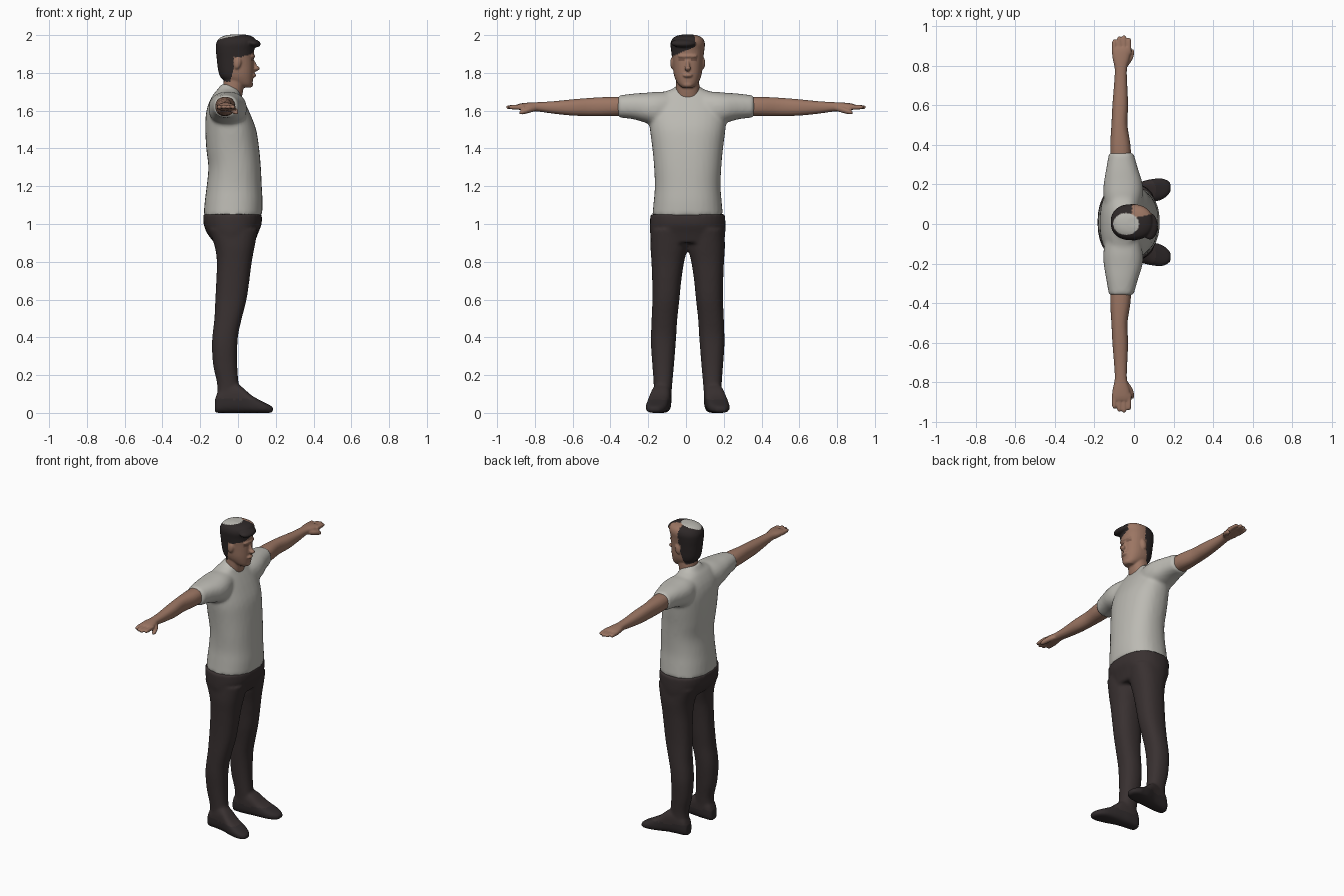
import bpy, bmesh, math
from mathutils import Vector, Matrix

MID = 0.009          # the torso sits slightly off centre


def material(name, rgb):
    m = bpy.data.materials.new(name)
    m.diffuse_color = (*rgb, 1)
    return m


SHIRT = material("light grey cloth", (0.50, 0.49, 0.45))
SKIN = material("skin", (0.33, 0.18, 0.125))
SHADE = material("brow brown", (0.19, 0.10, 0.07))
PANTS = material("dark trousers", (0.040, 0.030, 0.030))
SHOES = material("dark shoes", (0.030, 0.024, 0.025))
HAIR = material("dark hair", (0.027, 0.021, 0.021))


def catmull(p0, p1, p2, p3, t):
    return [0.5 * (2*b + (c-a)*t + (2*a-5*b+4*c-d)*t*t + (3*b-a-3*c+d)*t**3)
            for a, b, c, d in zip(p0, p1, p2, p3)]


def loft(bm, axis, rings, side=1, mid=0.0, power=2.3, n=32, steps=4):
    """Rings are (position, a_min, a_max, b_min, b_max); y is flipped by side."""
    dense = []
    for i in range(len(rings) - 1):
        ctl = [rings[max(0, min(len(rings)-1, i+k))] for k in (-1, 0, 1, 2)]
        dense += [catmull(*ctl, s/steps) for s in range(steps)]
    dense.append(rings[-1])
    loops = []
    for t, a0, a1, b0, b1 in dense:
        loop = []
        for k in range(n):
            c, s = math.cos(2*math.pi*k/n), math.sin(2*math.pi*k/n)
            a = (a0+a1)/2 + (a1-a0)/2 * math.copysign(abs(c)**(2/power), c)
            b = (b0+b1)/2 + (b1-b0)/2 * math.copysign(abs(s)**(2/power), s)
            x, y, z = {'x': (t, a, b), 'y': (a, t, b), 'z': (a, b, t)}[axis]
            loop.append(bm.verts.new((x, mid + side*y, z)))
        loops.append(loop)
    for lo, hi in zip(loops, loops[1:]):
        for k in range(n):
            bm.faces.new((lo[k], lo[(k+1) % n], hi[(k+1) % n], hi[k]))
    bm.faces.new(loops[0])
    bm.faces.new(loops[-1])


def blob(bm, centre, radii, tilt=0.0):
    m = Matrix.Translation(centre) @ Matrix.Rotation(tilt, 4, 'Y') @ Matrix.Diagonal((*radii, 1))
    bmesh.ops.create_uvsphere(bm, u_segments=20, v_segments=12, radius=1, matrix=m)


def finish(name, bm, voxel, mats, rule=None, smooth=3):
    """Fuse overlapping parts into one skin, smooth it and colour it by rule."""
    bmesh.ops.recalc_face_normals(bm, faces=bm.faces[:])
    me = bpy.data.meshes.new(name)
    bm.to_mesh(me)
    bm.free()
    ob = bpy.data.objects.new(name, me)
    bpy.context.collection.objects.link(ob)
    r = ob.modifiers.new("fuse", 'REMESH')
    r.mode, r.voxel_size = 'VOXEL', voxel
    s = ob.modifiers.new("soften", 'SMOOTH')
    s.factor, s.iterations = 0.5, smooth
    deps = bpy.context.evaluated_depsgraph_get()
    baked = bpy.data.meshes.new_from_object(ob.evaluated_get(deps))
    ob.modifiers.clear()
    ob.data = baked
    baked.materials.clear()
    for m in mats:
        baked.materials.append(m)
    for p in baked.polygons:
        p.use_smooth = True
        p.material_index = rule(p.center) if rule else 0
    return ob


# Shirt: torso with two short sleeves
bm = bmesh.new()
loft(bm, 'z', [
    (1.045, -.182, .128, -.187, .187), (1.12, -.176, .130, -.180, .180),
    (1.20, -.166, .126, -.174, .174), (1.30, -.157, .121, -.178, .178),
    (1.40, -.168, .112, -.187, .187), (1.50, -.173, .096, -.200, .200),
    (1.58, -.170, .066, -.205, .205), (1.64, -.155, .038, -.195, .195),
    (1.69, -.128, .012, -.145, .145), (1.715, -.106, .004, -.082, .082),
    (1.738, -.092, -.02, -.055, .055)], mid=MID)
for s in (1, -1):
    loft(bm, 'y', [
        (.08, -.145, .03, 1.52, 1.70), (.15, -.155, .045, 1.52, 1.70),
        (.21, -.152, .042, 1.535, 1.695), (.28, -.140, .020, 1.555, 1.690),
        (.36, -.126, -.003, 1.564, 1.680)], side=s)
finish("shirt", bm, .011, [SHIRT], smooth=4)

# Trousers and shoes
bm = bmesh.new()
loft(bm, 'z', [
    (1.052, -.184, .126, -.198, .198), (1.00, -.182, .125, -.200, .200),
    (.95, -.163, .106, -.199, .199), (.90, -.125, .088, -.190, .190)], mid=MID)
for s in (1, -1):
    loft(bm, 'z', [
        (.97, -.155, .105, .005, .195), (.88, -.123, .088, .002, .197),
        (.80, -.112, .073, .019, .192), (.70, -.115, .060, .034, .188),
        (.60, -.120, .045, .044, .187), (.50, -.125, .020, .055, .191),
        (.42, -.134, .002, .060, .194), (.35, -.138, -.004, .065, .194),
        (.25, -.131, -.004, .073, .187), (.15, -.110, .004, .082, .180),
        (.06, -.112, .020, .088, .180)], side=s, mid=MID)
    loft(bm, 'x', [
        (-.122, .105, .160, .0, .07), (-.10, .090, .175, .0, .12),
        (-.04, .086, .186, .0, .15), (.01, .090, .196, .0, .145),
        (.07, .098, .214, .0, .094), (.13, .110, .222, .0, .060),
        (.165, .130, .214, .0, .043), (.186, .155, .196, .002, .030)],
        side=s, mid=MID, power=3)
finish("trousers_and_shoes", bm, .010, [PANTS, SHOES],
       lambda c: 1 if c.z < .07 else 0)

# Bare arms with fingers and a thumb
for s, label in ((1, "left"), (-1, "right")):
    bm = bmesh.new()
    loft(bm, 'y', [
        (.33, -.118, -.015, 1.573, 1.673), (.40, -.120, -.018, 1.571, 1.673),
        (.50, -.114, -.033, 1.572, 1.668), (.60, -.109, -.030, 1.574, 1.660),
        (.70, -.101, -.034, 1.584, 1.650), (.78, -.097, -.036, 1.595, 1.645),
        (.83, -.107, -.024, 1.597, 1.643), (.87, -.111, -.016, 1.602, 1.639),
        (.89, -.108, -.018, 1.606, 1.634)], side=s)
    for i, tip in enumerate((.932, .947, .952, .940)):
        x = -.099 + .0245*i
        loft(bm, 'y', [(.86, x-.013, x+.013, 1.605, 1.633), (.91, x-.012, x+.012, 1.606, 1.631),
                       (tip-.008, x-.010, x+.010, 1.609, 1.628), (tip, x-.005, x+.005, 1.614, 1.624)],
             side=s, n=12)
    loft(bm, 'y', [(.79, -.065, -.035, 1.600, 1.625), (.83, -.045, -.008, 1.588, 1.620),
                   (.865, -.026, .002, 1.580, 1.606), (.882, -.016, -.002, 1.582, 1.596)],
         side=s, n=12)
    finish(label + "_arm", bm, .0055, [SKIN], smooth=2)

# Head: skull, neck, features and swept hair in one skin
bm = bmesh.new()
loft(bm, 'z', [
    (1.722, .015, .068, -.028, .028), (1.74, -.035, .076, -.050, .050),
    (1.77, -.086, .080, -.067, .067), (1.80, -.102, .082, -.075, .075),
    (1.84, -.109, .083, -.079, .079), (1.88, -.113, .083, -.083, .083),
    (1.92, -.117, .086, -.088, .088), (1.955, -.116, .095, -.091, .091),
    (1.982, -.100, .090, -.080, .080), (1.997, -.070, .065, -.055, .055),
    (2.003, -.035, .035, -.025, .025)], mid=MID)
loft(bm, 'z', [(1.63, -.098, .012, -.06, .06), (1.70, -.085, .026, -.062, .062),
               (1.79, -.070, .040, -.060, .060)], mid=MID)
blob(bm, (.082, MID, 1.838), (.018, .011, .036), -.35)      # nose bridge
blob(bm, (.095, MID, 1.824), (.021, .017, .013))            # nose tip
blob(bm, (.074, MID, 1.888), (.017, .052, .011))            # brow
blob(bm, (.080, MID, 1.787), (.016, .026, .012))            # mouth
blob(bm, (.062, MID, 1.738), (.018, .028, .016))            # chin
blob(bm, (.080, -.012, 1.957), (.041, .068, .022), .15)     # fringe
for s in (1, -1):
    blob(bm, (-.002, MID + s*.080, 1.852), (.019, .013, .033), .2)  # ears


def head_colour(c):
    x, y, z = c
    if z > 1.965 and ((x+.04)/.065)**2 + (y/.055)**2 < 1:
        return 2                                   # pale crown patch
    if z > 1.88 and -.01 < x < .095 and y > .035 + .25*max(0, x-.03):
        return 0                                   # bare temple at the parting
    if x > .055 and z < 1.925 and .016 < abs(y-MID) < .048 and 1.862 < z < 1.876:
        return 3                                   # eyes
    if x > .02:
        return 1 if z > 1.885 + .42*(y+.08) else 0  # swept fringe line
    if z > 1.885:
        return 1
    return 1 if z > 1.755 and x < -.022 - .25*max(0, 1.83-z) else 0


finish("head", bm, .005, [SKIN, HAIR, SHIRT, SHADE], head_colour, smooth=3)
